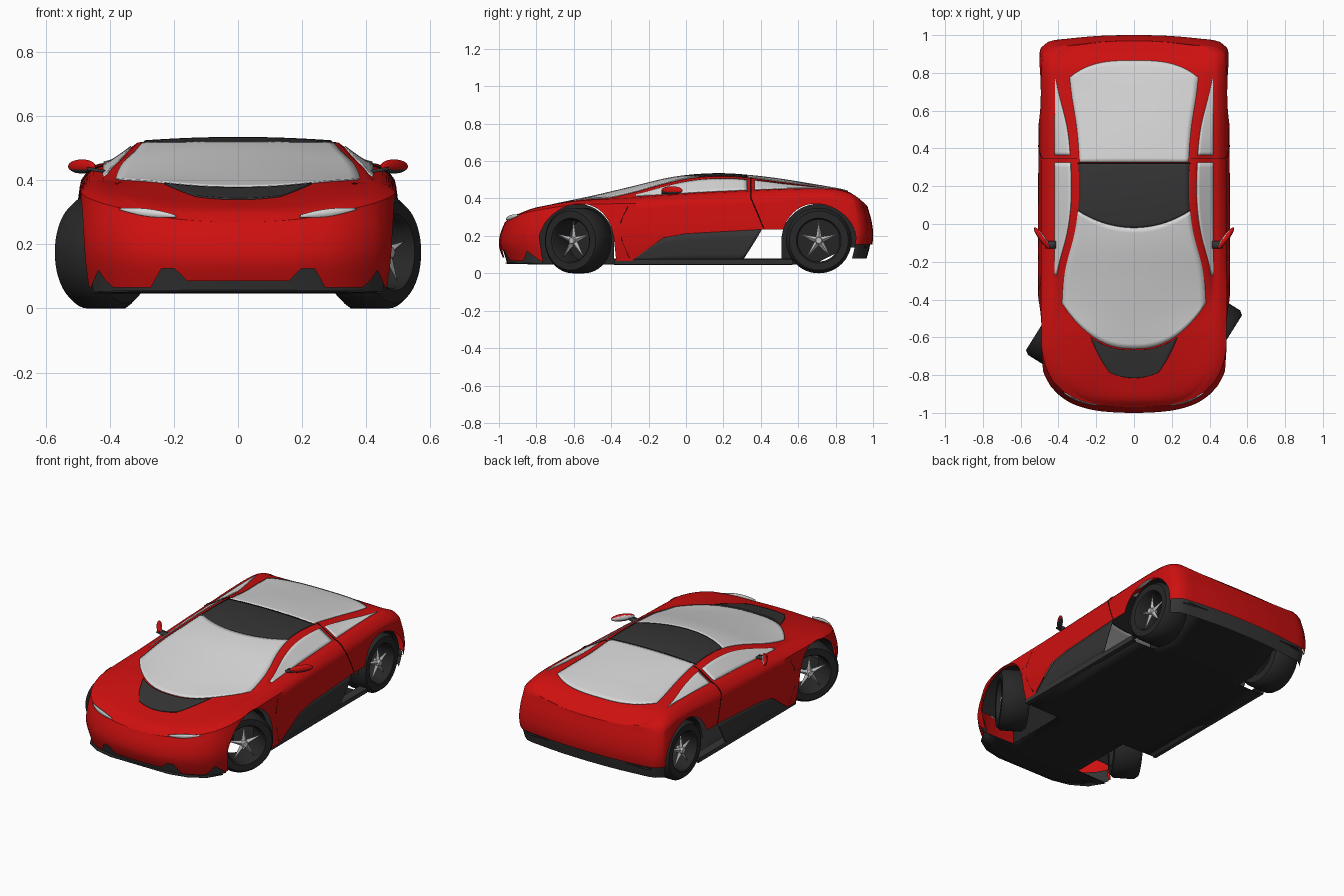
import bpy, bmesh, math
from mathutils import Vector, Matrix

cube = bpy.data.objects.get("Cube")
if cube:
    bpy.data.objects.remove(cube, do_unlink=True)


def material(name, r, g, b):
    m = bpy.data.materials.new(name)
    m.use_nodes = True
    m.diffuse_color = (r, g, b, 1)
    m.node_tree.nodes["Principled BSDF"].inputs["Base Color"].default_value = (r, g, b, 1)
    return m


RED = material("red paint", 0.62, 0.005, 0.005)
GREY = material("dark grey trim", 0.035, 0.035, 0.035)
BLACK = material("black underbody", 0.018, 0.018, 0.018)
RUBBER = material("tyre rubber", 0.02, 0.02, 0.02)
GLASS = material("pale glass", 0.68, 0.68, 0.68)
SILVER = material("silver rim", 0.5, 0.5, 0.5)
SEAM = material("black seam", 0.004, 0.004, 0.004)


def curve(v, pts):
    """Smooth interpolation through (position, value) pairs."""
    v = min(max(v, pts[0][0]), pts[-1][0])
    i = 0
    while i < len(pts) - 2 and v > pts[i + 1][0]:
        i += 1

    def slope(k):
        a, b = pts[max(k - 1, 0)], pts[min(k + 1, len(pts) - 1)]
        return (b[1] - a[1]) / (b[0] - a[0])
    (a, p), (b, q) = pts[i], pts[i + 1]
    h = b - a
    t = (v - a) / h
    s = t * t * (3 - 2 * t)
    return p + (q - p) * s + h * (slope(i) * t * (1 - t) ** 2 - slope(i + 1) * t * t * (1 - t))


def linear(v, pts):
    for (a, p), (b, q) in zip(pts, pts[1:]):
        if v <= b:
            return p + (q - p) * max(v - a, 0) / (b - a)
    return pts[-1][1]


def finish(name, bm, mats, thick=0):
    bmesh.ops.remove_doubles(bm, verts=bm.verts, dist=1e-4)
    bmesh.ops.dissolve_degenerate(bm, edges=bm.edges, dist=1e-5)
    bmesh.ops.recalc_face_normals(bm, faces=bm.faces)
    me = bpy.data.meshes.new(name)
    bm.to_mesh(me)
    bm.free()
    for m in mats:
        me.materials.append(m)
    ob = bpy.data.objects.new(name, me)
    bpy.context.collection.objects.link(ob)
    bpy.ops.object.select_all(action='DESELECT')
    bpy.context.view_layer.objects.active = ob
    ob.select_set(True)
    bpy.ops.object.shade_smooth_by_angle(angle=math.radians(40))
    if thick:
        mod = ob.modifiers.new("thickness", 'SOLIDIFY')
        mod.thickness, mod.offset = thick, 0
    return ob


def grid(name, mat, *sheets, thick=0):
    """Each sheet is a list of equal rows of points, joined with quads."""
    bm = bmesh.new()
    for rows in sheets:
        vs = [[bm.verts.new(p) for p in row] for row in rows]
        for r, s in zip(vs, vs[1:]):
            for j in range(len(r) - 1):
                bm.faces.new((r[j], r[j + 1], s[j + 1], s[j]))
    return finish(name, bm, [mat], thick)


def steps(a, b, n):
    return [a + (b - a) * i / n for i in range(n + 1)]


# Body guide curves
TOP = 0.97
WIDTH = [(-.86, .44), (-.81, .468), (-.75, .49), (-.65, .505), (.8, .505), (.88, .503), (.93, .495)]
NOSE = [(0, -1), (.12, -.995), (.22, -.983), (.32, -.953), (.39, -.91), (.44, -.86)]
TAIL = [(0, 1), (.18, .995), (.35, .98), (.45, .965), (.495, .93)]
CENTRE = [(-.97, .27), (-.93, .305), (-.85, .33), (-.66, .376), (-.5, .41), (-.3, .457), (-.1, .505),
          (.05, .525), (.2, .53), (.35, .52), (.5, .502), (.65, .478), (.8, .452), (.88, .43), (.97, .36)]
RAIL_Z = [(-.97, .27), (-.9, .315), (-.8, .352), (-.6, .385), (-.45, .396), (-.3, .425), (-.1, .48),
          (.05, .51), (.2, .518), (.35, .508), (.5, .487), (.7, .463), (.85, .44), (.97, .36)]
RAIL_X = [(-.7, .38), (-.45, .4), (-.25, .385), (-.05, .335), (.1, .315), (.3, .315), (.5, .33), (.7, .36), (.9, .38)]
BELT_Z = [(-.97, .27), (-.9, .312), (-.8, .35), (-.6, .385), (-.3, .405), (0, .425), (.3, .44), (.6, .452),
          (.8, .448), (.9, .418), (.97, .36)]
SHOULDER = [(-.97, .27), (-.926, .3), (-.85, .325), (-.75, .345), (-.6, .365), (-.2, .375), (.3, .385),
            (.7, .4), (.88, .39), (.97, .36)]
FRONT_AXLE, REAR_AXLE, ARCH = -.585, .71, .2


def top_width(y):
    return TOP * curve(y / TOP, WIDTH)


def rail(y):
    return curve(y, RAIL_X)


def top_z(x, y, w=None):
    """Height of the upper skin: roof crown, sloping side glass, rounded shoulder."""
    x, w = abs(x), w or top_width(y)
    xr, xb = min(rail(y), .8 * w), .86 * w
    zr, zb, zs = curve(y, RAIL_Z), curve(y, BELT_Z), curve(y, SHOULDER)
    if x <= xr:
        c = curve(y, CENTRE)
        return c + (zr - c) * (x / xr) ** 2
    if x <= xb:
        return zr + (zb - zr) * (x - xr) / (xb - xr)
    return zs + (zb - zs) * (1 - ((x - xb) / (w - xb)) ** 2)


def wall(x, y, z, scale=1):
    """Point on the side skin, tucked in at the sill and the shoulder."""
    u = (z - .06) / (curve(y * TOP, SHOULDER) - .06)
    k = scale * (1 - curve(u, [(0, .03), (.4, 0), (.7, .006), (1, 1 - TOP)]))
    return (x * k, y * k, z)


def bottom(x, y):
    """Lower edge of the red skin, including the wheel arches."""
    x = abs(x)
    if y < -.8:
        return linear(x, [(0, .085), (.16, .085), (.2, .125), (.24, .125), (.28, .065), (.41, .065), (.44, .12), (.47, .07)])
    low = .155 if y > .9 else linear(y, [(-.3, .065), (-.12, .19), (0, .212), (.41, .235)])
    for axle in (FRONT_AXLE, REAR_AXLE):
        if abs(y - axle) <= ARCH:
            arch = .172 + math.sqrt(max(ARCH ** 2 - (y - axle) ** 2, 0))
            low = max(arch, low) if y < .9 else arch
    return low


# Plan outline from nose centre to tail centre along one side
stations = steps(-.84, .92, 88)
for axle in (FRONT_AXLE, REAR_AXLE):
    for e in (axle - ARCH, axle + ARCH):
        stations += [e - .001, e + .001]
half = [(x, curve(x, NOSE)) for x in steps(0, .44, 22)]
half += [(curve(y, WIDTH), y) for y in sorted(stations)]
half += [(x, curve(x, TAIL)) for x in steps(.49, 0, 14)]
loop = half + [(-x, y) for x, y in reversed(half)]

# Red body shell: side skin around the car plus upper skin
sides = [[wall(x, y, z) for z in steps(bottom(x, y), curve(y * TOP, SHOULDER), 9)] for x, y in loop]
upper = []
for x, y in half:
    w, yy = x * TOP, y * TOP
    xr, xb = min(rail(yy), .8 * w), .86 * w
    cols = steps(0, xr, 6) + steps(xr, xb, 3)[1:] + steps(xb, w, 5)[1:]
    cols = [-c for c in reversed(cols[1:])] + cols
    upper.append([(c, yy, top_z(c, yy, w) if w else curve(yy, CENTRE)) for c in cols])
grid("body_shell", RED, sides, upper)


def plate(name, mat, place, nu=24, nv=24):
    """Thin panel lying on the upper skin; place(u, v) gives x and y."""
    rows = []
    for v in steps(0, 1, nv):
        pts = [place(u, v) for u in steps(-1, 1, nu)]
        rows.append([(x, y, top_z(x, y) + .002) for x, y in pts])
    grid(name, mat, rows, thick=.006)


def between(a, b, inset):
    def place(u, v):
        y = a(u) + (b(u) - a(u)) * v
        return u * (rail(y) - inset), y
    return place


def screen_edge(u):
    return -.66 + .24 * abs(u) ** 2.5


def roof_edge(u):
    return -.02 + .09 * u * u


def vent(u, v):
    x = u * (.13 + .1 * v)
    a, b = -.815 + .03 * u * u, screen_edge(x / .38) - .008
    return x, a + (b - a) * v


plate("windscreen", GLASS, between(screen_edge, roof_edge, .02))
plate("roof_panel", GREY, between(roof_edge, lambda u: .32, .022))
plate("rear_window", GLASS, between(lambda u: .328, lambda u: .865 - .09 * abs(u) ** 3, .028))
plate("bonnet_vent", GREY, vent)


def side_window(sign, y0, y1, taper):
    def place(u, v):
        y = y0 + (y1 - y0) * v
        outer = .86 * top_width(y) - .003
        inner = min(rail(y) + .02, outer - .002)
        inner += (outer - .002 - inner) * taper * v ** 3
        return sign * (inner + (outer - inner) * (u + 1) / 2), y
    return place


def tube(name, pts):
    cu = bpy.data.curves.new(name, 'CURVE')
    cu.dimensions, cu.bevel_depth = '3D', .0025
    sp = cu.splines.new('POLY')
    sp.points.add(len(pts) - 1)
    for p, q in zip(sp.points, pts):
        p.co = (*q, 1)
    cu.materials.append(SEAM)
    bpy.context.collection.objects.link(bpy.data.objects.new(name, cu))


def lathe(name, mat, profile, n=48):
    ring = [[(o, r * math.cos(a), r * math.sin(a)) for r, o in profile] for a in steps(0, 2 * math.pi, n)]
    return grid(name, mat, ring)


def wheel(name, sign, x, y, turn):
    # Open tyre ring, five pointed spokes and hub
    tyre = lathe(name + "_tyre", RUBBER, [(.112, .07), (.12, .08), (.158, .08), (.175, .058), (.175, -.058),
                                          (.158, -.08), (.112, -.08), (.112, .07)])
    bm = bmesh.new()
    tips = [bm.verts.new((.05, r * math.sin(i * math.pi / 5), r * math.cos(i * math.pi / 5)))
            for i in range(10) for r in ((.026,) if i % 2 else (.112,))]
    for depth in (.068, .04):
        apex = bm.verts.new((depth, 0, 0))
        for i in range(10):
            bm.faces.new((apex, tips[i], tips[(i + 1) % 10]))
    star = finish(name + "_spokes", bm, [SILVER])
    hub = lathe(name + "_hub", SILVER, [(0, .072), (.016, .072), (.02, .06), (.02, .03), (0, .03)], 20)
    for ob in (tyre, star, hub):
        ob.matrix_world = (Matrix.Translation((sign * x, y, .175)) @ Matrix.Rotation(turn, 4, 'Z')
                           @ Matrix.Rotation(0 if sign > 0 else math.pi, 4, 'Z'))


def door_mirror(name, sign):
    bm = bmesh.new()
    bmesh.ops.create_uvsphere(bm, u_segments=24, v_segments=14, radius=1)
    spin = Matrix.Rotation(math.atan2(.11, .08), 4, 'Z')
    bm.transform(Matrix.Translation((.487, -.075, .443)) @ spin @ Matrix.Diagonal((.07, .016, .022, 1)))
    back = Vector((-.81, .59, 0))
    bm.normal_update()
    for f in bm.faces:
        f.material_index = 1 if f.calc_center_median().z < .433 else 2 if f.normal.dot(back) > .8 else 0
    bm.transform(Matrix.Diagonal((sign, 1, 1, 1)))
    finish(name, bm, [RED, GREY, GLASS])
    grid(name + "_arm", GREY, [[(sign * x, y, z) for y in (-.13, -.09)] for x, z in ((.4, .425), (.47, .436))], thick=.01)


for side, s in (("left", 1), ("right", -1)):
    plate(side + "_door_window", GLASS, side_window(s, -.27, .325, 0), 6)
    plate(side + "_quarter_window", GLASS, side_window(s, .365, .77, 1), 6)
    door_mirror(side + "_mirror", s)
    wheel(side + "_front_wheel", s, .42, -.575, math.radians(-32))
    wheel(side + "_rear_wheel", s, .41, REAR_AXLE, 0)

    # Headlight slit
    rows = []
    for u in steps(0, 1, 10):
        x, mid, h = .2 + .18 * u, .288 + .022 * u, .012 * math.sin(math.pi * (.1 + .85 * u))
        rows.append([wall(s * x, curve(x, NOSE), min(mid + d * h, .335), 1.002) for d in (-1, 0, 1)])
    grid(side + "_headlight", GLASS, rows, thick=.006)

    # Sill skirt with slanted rear edge, and floor ledge
    skirt = []
    for u in steps(0, 1, 30):
        yt, yl = -.3 + .71 * u, -.3 + .61 * u
        skirt.append([wall(s * .5, yl + (yt - yl) * t, .062 + (bottom(.5, yt) + .004 - .062) * t, .995)
                      for t in steps(0, 1, 4)])
    grid(side + "_skirt", GREY, skirt, thick=.006)
    grid(side + "_ledge", GREY, [[(s * x, y, z) for x, z in ((.46, .045), (.485, .047), (.488, .075), (.44, .08))]
                                 for y in (-.385, .57)])

    # Wheel arch liners
    for end, axle, inner in (("front", FRONT_AXLE, .24), ("rear", REAR_AXLE, .31)):
        arc = [(axle - ARCH * math.cos(a), .172 + ARCH * math.sin(a)) for a in steps(0, math.pi, 24)]
        floor_z = [(-1, .05), (.68, .05), (.86, .14), (1, .14)]
        grid(f"{side}_{end}_liner", BLACK,
             [[(s * inner, y, z), (s * .47, y, z)] for y, z in arc],
             [[(s * inner, y, z), (s * inner, y, linear(y, floor_z))] for y, z in arc])

    # Door seams
    tube(side + "_door_front_seam", [wall(s * .505, y, z, 1.001) for y, z in
                                     ((-.31, .08), (-.345, .18), (-.35, .28), (-.32, .355))])
    path = [wall(s * .505, y, z, 1.001) for y, z in ((.415, .24), (.39, .31), (.365, .385))]
    path += [(s * x, .348, top_z(x, .348) + .002) for x in steps(.485, .3, 12)]
    tube(side + "_door_rear_seam", path)

tube("roof_seam", [(x, .324, top_z(x, .324) + .003) for x in steps(-.3, .3, 16)])

# Front lip and rear valance behind the red skin
nose = [p for p in loop if p[1] < -.79]
nose.sort(key=lambda p: (p[0], p[1]))
grid("front_lip", GREY, [[wall(x, y, z, .985) for z in (.05, .09, .14)] for x, y in nose])
tail = [p for p in loop if p[1] > .911]
grid("rear_valance", GREY, [[wall(x, y, z, .99) for z in (.08, .12, .165)] for x, y in tail])

# Floor pan, narrowed between the wheels and rising at the back
pan = [(-.965, .2, .055), (-.94, .31, .055), (-.88, .4, .052), (-.79, .45, .05), (-.785, .24, .05), (-.385, .24, .05),
       (-.38, .485, .05), (.55, .485, .05), (.555, .31, .05), (.68, .31, .05), (.86, .31, .14), (.91, .31, .14),
       (.915, .48, .14), (.97, .4, .14)]
grid("floor_pan", BLACK, [[(w * u, y, z) for u in steps(-1, 1, 8)] for y, w, z in pan], thick=.006)
